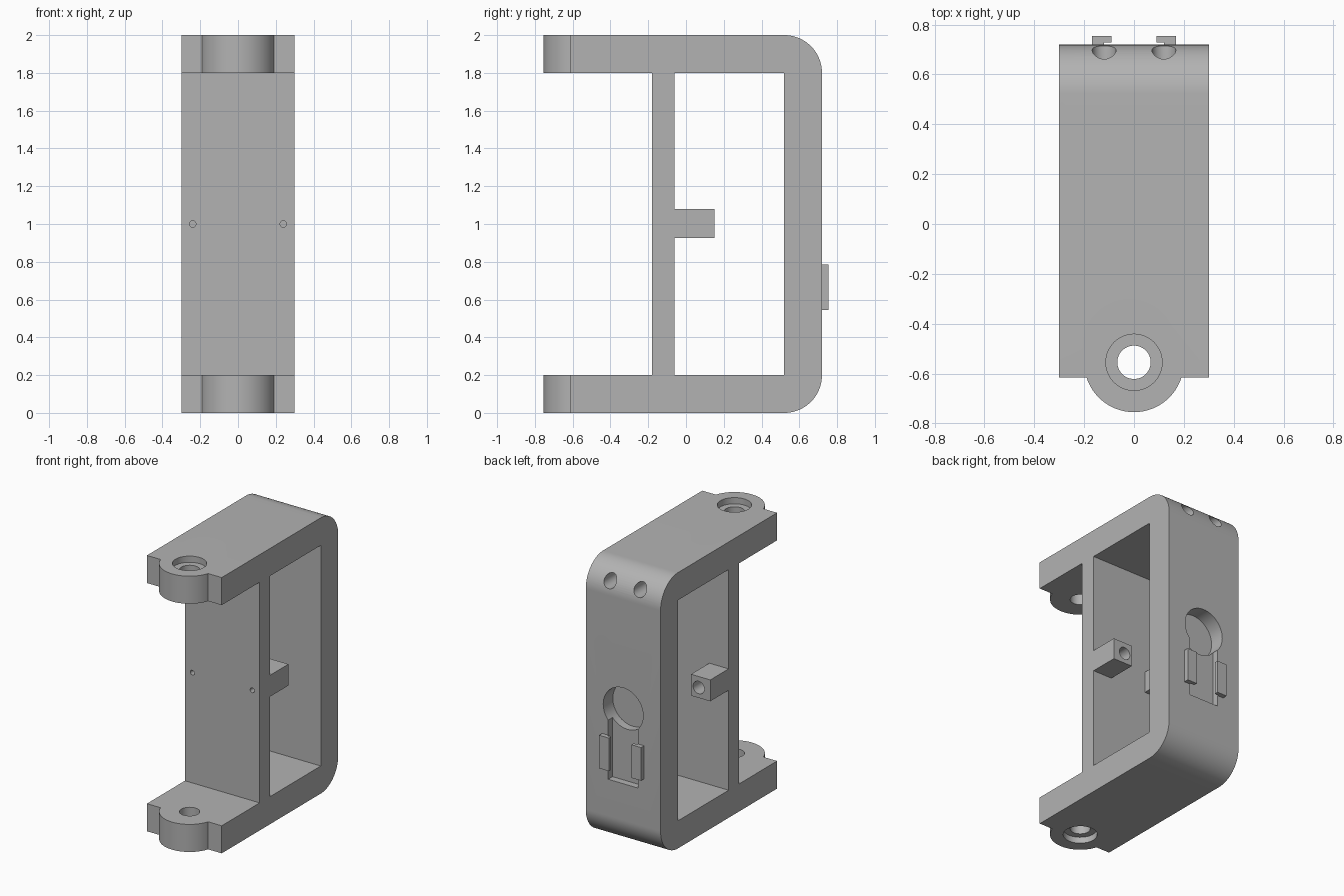
import bpy, bmesh
from math import sin, cos, pi
from mathutils import Matrix, Vector

if "Cube" in bpy.data.objects:
    bpy.data.objects.remove(bpy.data.objects["Cube"], do_unlink=True)

grey = bpy.data.materials.new("plain grey")
grey.use_nodes = True
colour = (0.45, 0.45, 0.45, 1)
grey.diffuse_color = colour
grey.node_tree.nodes["Principled BSDF"].inputs["Base Color"].default_value = colour


def add(name, bm):
    bmesh.ops.recalc_face_normals(bm, faces=bm.faces)
    mesh = bpy.data.meshes.new(name)
    bm.to_mesh(mesh)
    bm.free()
    mesh.materials.append(grey)
    ob = bpy.data.objects.new(name, mesh)
    bpy.context.scene.collection.objects.link(ob)
    return ob


def box(name, x, y, z):
    bm = bmesh.new()
    lo, hi = Vector((x[0], y[0], z[0])), Vector((x[1], y[1], z[1]))
    place = Matrix.Translation((lo + hi) / 2) @ Matrix.Diagonal((*(hi - lo), 1))
    bmesh.ops.create_cube(bm, size=1, matrix=place)
    return add(name, bm)


def rod(name, centre, radius, length, axis="Z", segments=48):
    bm = bmesh.new()
    turn = Matrix.Rotation(pi / 2, 4, "X") if axis == "Y" else Matrix()
    bmesh.ops.create_cone(bm, cap_ends=True, segments=segments, radius1=radius,
                          radius2=radius, depth=length,
                          matrix=Matrix.Translation(centre) @ turn)
    return add(name, bm)


def prism(name, points, x0, x1):
    """Extrude a (y, z) outline along x."""
    bm = bmesh.new()
    face = bm.faces.new([bm.verts.new((x0, y, z)) for y, z in points])
    moved = bmesh.ops.extrude_face_region(bm, geom=[face])["geom"]
    bmesh.ops.translate(bm, vec=(x1 - x0, 0, 0),
                        verts=[v for v in moved if isinstance(v, bmesh.types.BMVert)])
    return add(name, bm)


def combine(target, tools, operation="DIFFERENCE"):
    """Apply booleans one by one and remove the tools."""
    for tool in tools:
        tool.hide_render = True
        mod = target.modifiers.new("cut", "BOOLEAN")
        mod.operation, mod.solver, mod.object = operation, "EXACT", tool
        graph = bpy.context.evaluated_depsgraph_get()
        mesh = bpy.data.meshes.new_from_object(target.evaluated_get(graph))
        target.modifiers.clear()
        target.data = mesh
        bpy.data.objects.remove(tool, do_unlink=True)


def smooth_curves(ob):
    """Smooth only curved walls, so the flat faces stay crisp."""
    for p in ob.data.polygons:
        p.use_smooth = max(abs(c) for c in p.normal) < 0.9999
    ob.data.set_sharp_from_angle(angle=pi / 6)


# Bracket body: rounded back corners, then the ears, then the openings
HALF, FRONT, BACK, ARM, FILLET = 0.3, -0.615, 0.72, 0.2, 0.2
STEPS = 20
arc = [pi / 2 * i / STEPS for i in range(STEPS + 1)]
outline = [(FRONT, 0)]
outline += [(BACK - FILLET + FILLET * sin(a), FILLET - FILLET * cos(a)) for a in arc]
outline += [(BACK - FILLET + FILLET * cos(a), 2 - FILLET + FILLET * sin(a)) for a in arc]
outline += [(FRONT, 2)]
body = prism("bracket_body", outline, -HALF, HALF)
combine(body, [box("opening", (-1, 1), (-1, 0.52), (ARM, 2 - ARM))])

EAR_Y = -0.555
combine(body, [rod("ear", (0, EAR_Y, z), 0.2, ARM, segments=96) for z in (0.1, 1.9)], "UNION")

# Pivot holes with counterbores on the outer faces
cuts = [rod("pivot_hole", (0, EAR_Y, z), 0.067, 0.4) for z in (0.1, 1.9)]
cuts += [rod("counterbore", (0, EAR_Y, z), 0.113, 0.09) for z in (0, 2)]

# Twin bores entering the rounded top back corner
cuts += [rod("corner_bore", (s * 0.12, 0.6, 1.893), 0.048, 0.4, "Y") for s in (-1, 1)]

# Keyhole recess in the back: deep round pocket and shallow slot
cuts += [box("slot", (-0.12, 0.12), (BACK - 0.05, 0.9), (0.465, 1.0)),
         rod("pocket", (0, BACK + 0.04, 1.0), 0.16, 0.3, "Y", 64)]
combine(body, cuts)
smooth_curves(body)

# Cross wall with two pilot holes
wall = box("cross_wall", (-HALF, HALF), (-0.18, -0.06), (ARM, 2 - ARM))
combine(wall, [rod("pilot_hole", (s * 0.24, -0.12, 1.0), 0.017, 0.3, "Y", 24) for s in (-1, 1)])
smooth_curves(wall)

for s, side in ((1, "left"), (-1, "right")):
    # Bored mounting block behind the cross wall
    block = box(side + "_mounting_block", sorted((s * 0.145, s * HALF)), (-0.06, 0.15), (0.925, 1.08))
    combine(block, [rod("block_bore", (s * 0.207, 0.1, 1.0), 0.045, 0.2, "Y", 32)])
    smooth_curves(block)

    # Slot rail: foot on the back face and lip reaching over the slot
    box(side + "_rail_foot", sorted((s * 0.12, s * 0.168)), (BACK, 0.728), (0.545, 0.785))
    box(side + "_rail_lip", sorted((s * 0.09, s * 0.168)), (0.728, 0.755), (0.545, 0.785))
